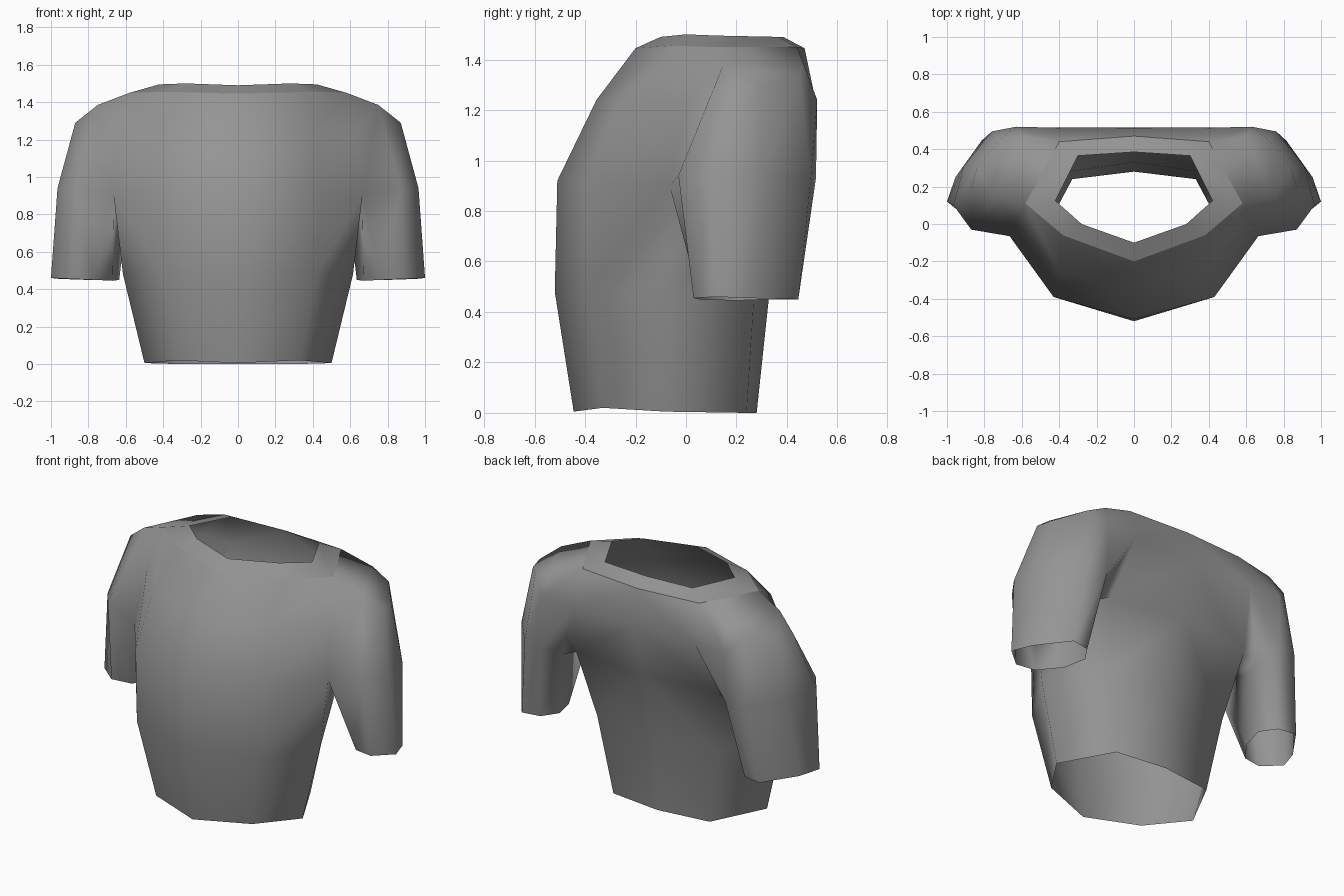
import bpy
import bmesh

default_cube = bpy.data.objects.get("Cube")
if default_cube:
    bpy.data.objects.remove(default_cube)

grey = bpy.data.materials.new("grey cloth")
grey.use_nodes = True
colour = (0.3, 0.3, 0.3, 1)
grey.diffuse_color = colour
grey.node_tree.nodes["Principled BSDF"].inputs["Base Color"].default_value = colour


def strip(lower, upper):
    """Quads that join two rows of points."""
    return [(lower[i], lower[i + 1], upper[i + 1], upper[i])
            for i in range(len(lower) - 1)]


def mirrored_part(name, faces):
    """Weld the faces of one half into a smooth mesh and mirror it across x."""
    bm = bmesh.new()
    for corners in faces:
        bm.faces.new([bm.verts.new(p) for p in corners])
    bmesh.ops.remove_doubles(bm, verts=bm.verts[:], dist=0.001)
    half = bm.verts[:] + bm.edges[:] + bm.faces[:]
    bmesh.ops.mirror(bm, geom=half, axis='X', merge_dist=0.001)
    bmesh.ops.remove_doubles(bm, verts=bm.verts[:], dist=0.001)
    bmesh.ops.recalc_face_normals(bm, faces=bm.faces[:])
    for face in bm.faces:
        face.smooth = True
    mesh = bpy.data.meshes.new(name)
    bm.to_mesh(mesh)
    bm.free()
    mesh.materials.append(grey)
    bpy.context.collection.objects.link(bpy.data.objects.new(name, mesh))


# Half rings of the torso, from front centre round to back centre
hem = [(0, -.445, .005), (.33, -.33, .02), (.5, -.08, .005), (.33, .24, 0), (0, .28, 0)]
waist = [(0, -.52, .48), (.42, -.39, .48), (.615, -.07, .48), (.42, .27, .47), (0, .33, .47)]
front_armpit, back_armpit = (.665, -.065, .9), (.49, .375, .885)
chest = [(0, -.51, .92), (.43, -.39, .92), front_armpit, back_armpit, (0, .43, .9)]
front_yoke = [(0, -.355, 1.24), (.4, -.26, 1.24), (.63, .01, 1.22)]
back_yoke = [(.42, .515, 1.23), (0, .515, 1.23)]

# Rings of the collar
collar_base = [(0, -.2, 1.445), (.38, -.06, 1.455), (.58, .11, 1.45), (.4, .44, 1.45), (0, .47, 1.445)]
neck_edge = [(0, -.1, 1.49), (.28, 0, 1.5), (.42, .125, 1.495), (.3, .365, 1.49), (0, .385, 1.49)]

# Rows of the sleeve, from the front armpit round the outside to the back
cuff = [(.77, .055, .45), (.89, .03, .455), (1, .12, .46), (.955, .25, .455),
        (.815, .445, .45), (.7, .425, .45), (.635, .33, .45)]
cuff_inner = (.67, .19, .445)
sleeve_pit = (.59, .36, .84)
upper_arm = [front_armpit, (.87, -.03, .94), (.965, .1, .94), (.91, .31, .94),
             (.76, .495, .93), (.63, .515, .93), sleeve_pit]
shoulder = [front_yoke[-1], (.75, .15, 1.385), (.87, .19, 1.29), (.84, .3, 1.29),
            (.72, .45, 1.33), (.63, .52, 1.24), back_yoke[0]]

# Torso panels
faces = strip(hem, waist) + strip(waist, chest)
faces += strip(chest[:3], front_yoke) + strip(chest[3:], back_yoke)
faces += strip(front_yoke, collar_base[:3]) + strip(back_yoke, collar_base[3:])

# Sleeve, its inner side and the underarm
faces += strip(cuff, upper_arm) + strip(upper_arm, shoulder)
faces += [(cuff_inner, cuff[0], front_armpit),
          (cuff_inner, front_armpit, sleeve_pit),
          (cuff[-1], cuff_inner, sleeve_pit),
          (front_armpit, back_armpit, sleeve_pit),
          (sleeve_pit, back_armpit, back_yoke[0])]

# Shoulder cap between the sleeve and the collar
front_seam, cap_front, outer_front, outer_back, cap_back, back_seam, yoke_end = shoulder
side_neck, back_neck = collar_base[2:4]
cap_top = (.6, .465, 1.385)
faces += [(side_neck, front_seam, cap_front),
          (side_neck, cap_front, cap_top),
          (side_neck, cap_top, back_neck),
          (back_neck, cap_top, back_seam, yoke_end),
          (cap_top, cap_back, back_seam),
          (cap_front, outer_front, outer_back),
          (cap_front, outer_back, cap_back, cap_top)]
mirrored_part("shirt_body", faces)

# Collar band around the open neck
mirrored_part("collar", strip(collar_base, neck_edge))
